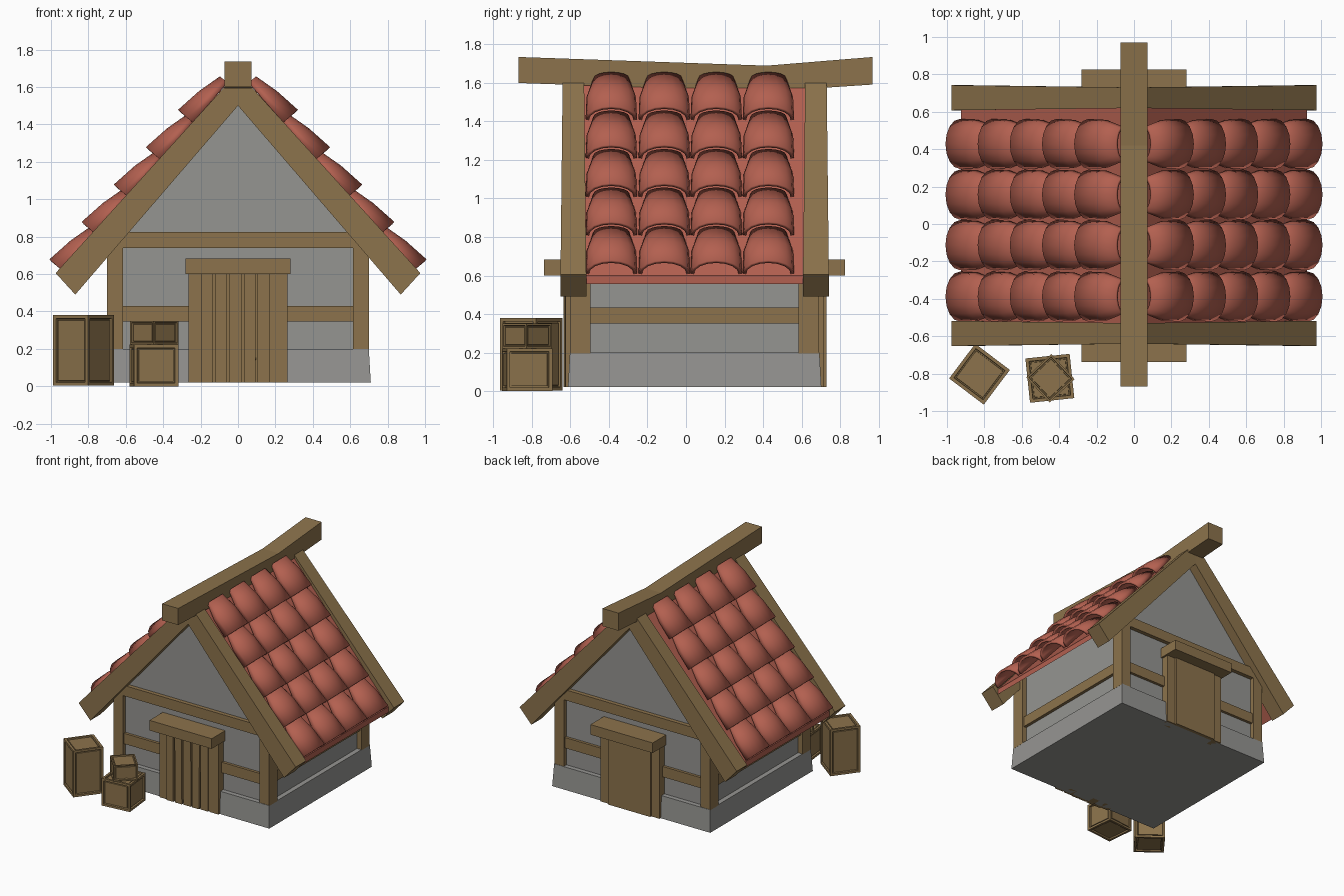
import bpy, bmesh, math, random
from mathutils import Matrix, Vector

if "Cube" in bpy.data.objects:
    bpy.data.objects.remove(bpy.data.objects["Cube"])

random.seed(3)
CY = 0.045          # house centre along y


def material(name, rgb):
    m = bpy.data.materials.new(name)
    m.diffuse_color = (*rgb, 1)
    m.use_nodes = True
    m.node_tree.nodes["Principled BSDF"].inputs["Base Color"].default_value = m.diffuse_color
    return m


WOOD = material("brown wood", (0.262, 0.171, 0.072))
STONE = material("grey stone", (0.30, 0.298, 0.284))
RED = material("red clay", (0.45, 0.117, 0.08))


def finish(name, bm, mat):
    bmesh.ops.recalc_face_normals(bm, faces=bm.faces)
    me = bpy.data.meshes.new(name)
    bm.to_mesh(me)
    bm.free()
    me.materials.append(mat)
    ob = bpy.data.objects.new(name, me)
    bpy.context.collection.objects.link(ob)
    return ob


def add_box(bm, x0, x1, y0, y1, z0, z1):
    m = Matrix.Translation(((x0 + x1) / 2, (y0 + y1) / 2, (z0 + z1) / 2))
    m = m @ Matrix.Diagonal((x1 - x0, y1 - y0, z1 - z0, 1))
    return bmesh.ops.create_cube(bm, size=1, matrix=m)["verts"]


def add_loft(bm, a, b):
    """Solid between two matching outlines."""
    va = [bm.verts.new(p) for p in a]
    vb = [bm.verts.new(p) for p in b]
    bm.faces.new(va)
    bm.faces.new(vb[::-1])
    n = len(va)
    for i in range(n):
        j = (i + 1) % n
        bm.faces.new((va[j], va[i], vb[i], vb[j]))


# stone footing, slightly tapered
bm = bmesh.new()
for v in add_box(bm, -0.71, 0.71, CY - 0.658, CY + 0.658, 0.02, 0.2):
    if v.co.z > 0.1:
        v.co.x *= 0.985
        v.co.y = CY + (v.co.y - CY) * 0.985
finish("stone_footing", bm, STONE)

# plastered walls with gables
prof = [(-0.66, 0.19), (0.66, 0.19), (0.66, 0.82), (0, 1.57), (-0.66, 0.82)]
bm = bmesh.new()
add_loft(bm, [(x, CY - 0.61, z) for x, z in prof], [(x, CY + 0.61, z) for x, z in prof])
finish("walls", bm, STONE)

# timber frame: corner posts, rails, gable beams
bm = bmesh.new()
for sx in (-1, 1):
    for sy in (-1, 1):
        xs = sorted((sx * 0.615, sx * 0.70))
        ys = sorted((CY + sy * 0.54, CY + sy * 0.645))
        add_box(bm, *xs, *ys, 0.195, 0.79)
    xs = sorted((sx * 0.64, sx * 0.685))
    add_box(bm, *xs, CY - 0.56, CY + 0.56, 0.35, 0.435)
for sy in (-1, 1):
    ys = sorted((CY + sy * 0.59, CY + sy * 0.632))
    add_box(bm, -0.63, 0.63, *ys, 0.345, 0.43)
    ys = sorted((CY + sy * 0.59, CY + sy * 0.643))
    add_box(bm, -0.67, 0.67, *ys, 0.74, 0.825)
finish("timber_frame", bm, WOOD)

# doors: jambs and lintel on both ends
for sy, end in ((-1, "front"), (1, "back")):
    def span(a, b):
        return sorted((CY + sy * a, CY + sy * b))
    bm = bmesh.new()
    for x in (-0.265, 0.185):
        add_box(bm, x, x + 0.08, *span(0.6, 0.672), 0.02, 0.61)
    add_box(bm, -0.28, 0.28, *span(0.6, 0.782), 0.60, 0.682)
    finish(end + "_door_frame", bm, WOOD)

# front door of uneven planks, back door a plain panel
bm = bmesh.new()
edges = [-0.20, -0.128, -0.055, 0.025, 0.10, 0.175]
for a, b in zip(edges, edges[1:]):
    for v in add_box(bm, a + 0.005, b - 0.005, CY - 0.685 + random.uniform(0, 0.012), CY - 0.6, 0.02, 0.605):
        v.co.x += random.uniform(-0.004, 0.004)
add_box(bm, -0.2, 0.2, CY - 0.664, CY - 0.6, 0.022, 0.605)
finish("front_door_planks", bm, WOOD)
bm = bmesh.new()
add_box(bm, -0.19, 0.19, CY + 0.6, CY + 0.685, 0.02, 0.605)
finish("back_door_panel", bm, WOOD)

# roof deck
prof = [(-0.925, 0.6), (0, 1.655), (0.925, 0.6), (0.925, 0.555), (0, 1.585), (-0.925, 0.555)]
bm = bmesh.new()
add_loft(bm, [(x, CY - 0.6, z) for x, z in prof], [(x, CY + 0.6, z) for x, z in prof])
finish("roof_deck", bm, RED)

# sloping barge boards, splayed a little at the eaves
for sy, end in ((-1, "front"), (1, "back")):
    bm = bmesh.new()
    for sx in (-1, 1):
        prof = [(0.975, 0.605), (0.87, 0.49), (0, 1.50), (0, 1.68)]
        flare = [0.012, 0.012, 0, 0]
        add_loft(bm,
                 [(sx * x, CY + sy * (0.575 - f), z) for (x, z), f in zip(prof, flare)],
                 [(sx * x, CY + sy * (0.685 + f), z) for (x, z), f in zip(prof, flare)])
    finish(end + "_barge_boards", bm, WOOD)

# sagging ridge beam
side = [(-0.87, 1.6), (0.42, 1.555), (0.97, 1.592), (0.97, 1.735), (0.42, 1.69), (-0.87, 1.735)]
bm = bmesh.new()
add_loft(bm, [(-0.072, y, z) for y, z in side], [(0.072, y, z) for y, z in side])
finish("ridge_beam", bm, WOOD)

# curved roof tiles on the right slope, mirrored to the left
up = Vector((-0.652, 0, 0.758))
out = Vector((0.758, 0, 0.652))
stations = [(0.0, 0.125, 0.095), (0.15, 0.12, 0.075), (0.28, 0.085, 0.042)]
SEG = 8
bm = bmesh.new()
for row in range(5):
    for yc in (-0.388, -0.113, 0.157, 0.428):
        base = Vector((0.93 - 0.172 * row, yc, 0.61 + 0.2 * row))
        rings = []
        for s, w, h in stations:
            ring = []
            for i in range(SEG + 1):
                a = math.pi * i / SEG
                p = base + up * s + out * (h * math.sin(a)) + Vector((0, w * math.cos(a), 0))
                ring.append(bm.verts.new(p))
            rings.append(ring)
        for r0, r1 in zip(rings, rings[1:]):
            for i in range(SEG):
                bm.faces.new((r0[i], r0[i + 1], r1[i + 1], r1[i]))
tiles = finish("roof_tiles", bm, RED)
sol = tiles.modifiers.new("thickness", "SOLIDIFY")
sol.thickness = 0.018
sol.offset = 0
mir = tiles.modifiers.new("other_slope", "MIRROR")
mir.use_axis = (True, False, False)
bpy.context.view_layer.objects.active = tiles
tiles.select_set(True)
bpy.ops.object.shade_smooth_by_angle(angle=math.radians(35))


# wooden crates with recessed, framed panels
def crate(name, x, y, z, size, height, turn):
    bm = bmesh.new()
    add_box(bm, -size / 2, size / 2, -size / 2, size / 2, 0, height)
    bmesh.ops.recalc_face_normals(bm, faces=bm.faces)
    faces = list(bm.faces)
    t = min(size, height) * 0.11
    bmesh.ops.inset_individual(bm, faces=faces, thickness=t, depth=0)
    bmesh.ops.inset_individual(bm, faces=faces, thickness=0.003, depth=-0.014)
    bmesh.ops.inset_individual(bm, faces=faces, thickness=0.008, depth=0)
    bmesh.ops.inset_individual(bm, faces=faces, thickness=0.002, depth=0.008)
    ob = finish(name, bm, WOOD)
    ob.location = (x, y, z)
    ob.rotation_euler.z = math.radians(turn)


crate("tall_crate", -0.826, -0.803, 0.003, 0.232, 0.377, -37)
crate("low_crate", -0.45, -0.825, 0.0, 0.238, 0.222, 6)
crate("small_crate", -0.447, -0.825, 0.222, 0.183, 0.128, 43)
